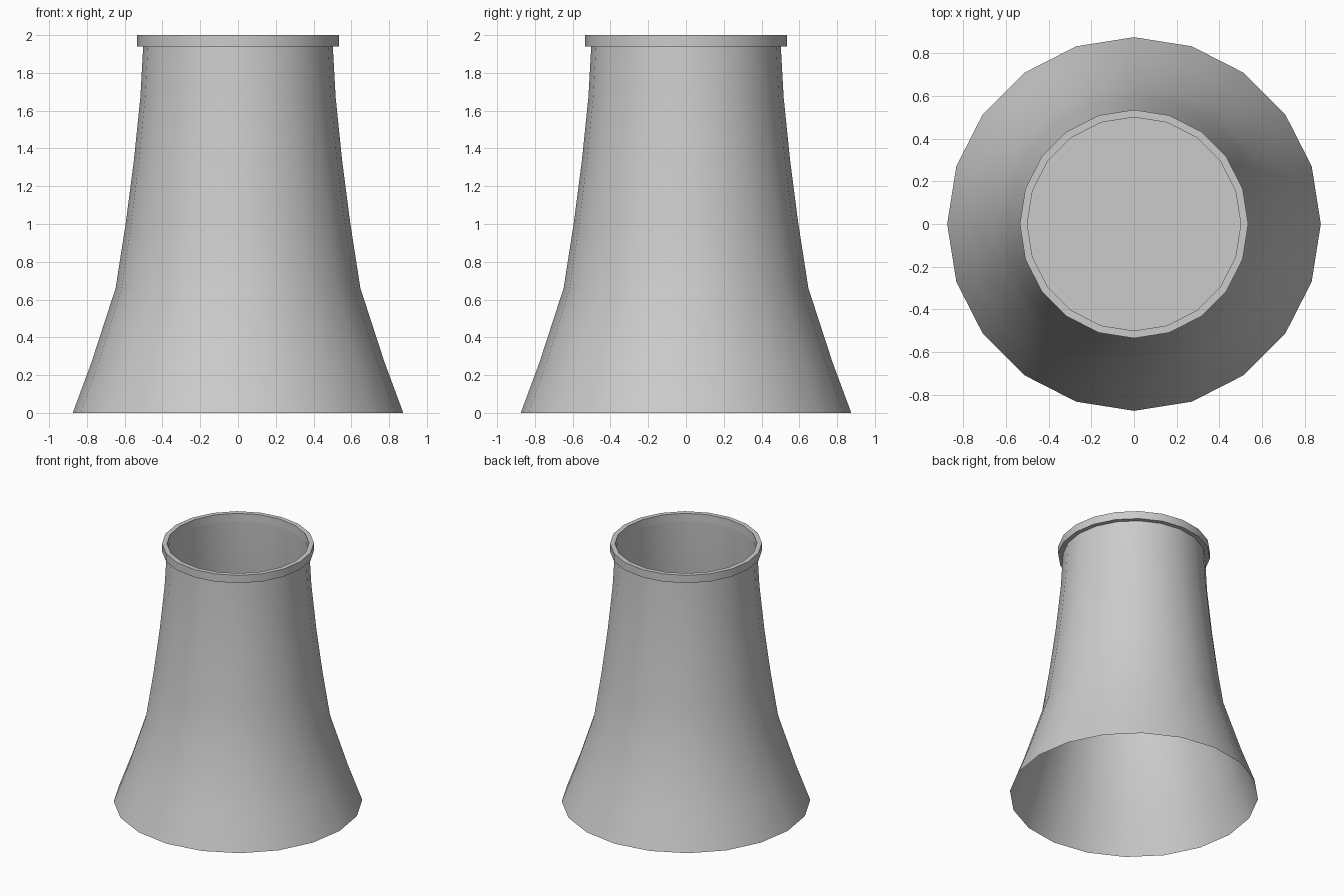
import bpy, bmesh, math

if "Cube" in bpy.data.objects:
    bpy.data.objects.remove(bpy.data.objects["Cube"])

SIDES = 20


def lathe(name, profile, cap=False):
    """Revolve (radius, z) points around z; optionally cap the last ring."""
    bm = bmesh.new()
    rings = []
    for r, z in profile:
        rings.append([bm.verts.new((r * math.cos(2 * math.pi * i / SIDES),
                                    r * math.sin(2 * math.pi * i / SIDES), z))
                      for i in range(SIDES)])
    for a, b in zip(rings, rings[1:]):
        for i in range(SIDES):
            j = (i + 1) % SIDES
            bm.faces.new((a[i], a[j], b[j], b[i]))
    if cap:
        bm.faces.new(rings[-1])
    mesh = bpy.data.meshes.new(name)
    bm.to_mesh(mesh)
    bm.free()
    obj = bpy.data.objects.new(name, mesh)
    bpy.context.collection.objects.link(obj)
    bpy.ops.object.select_all(action='DESELECT')
    obj.select_set(True)
    bpy.context.view_layer.objects.active = obj
    bpy.ops.object.shade_smooth_by_angle(angle=math.radians(35))
    return obj


# Flared thin shell with its thickened collar at the mouth
lathe("tower_shell", [(0.875, 0), (0.775, 0.27), (0.648, 0.66), (0.595, 1.0),
                      (0.552, 1.33), (0.517, 1.67), (0.502, 1.94),
                      (0.535, 1.94), (0.535, 2.0), (0.50, 2.0), (0.50, 1.94)])

# Internal floor closing the shaft, out of sight from either opening
lathe("inner_floor", [(0.572, 1.17)], cap=True)
